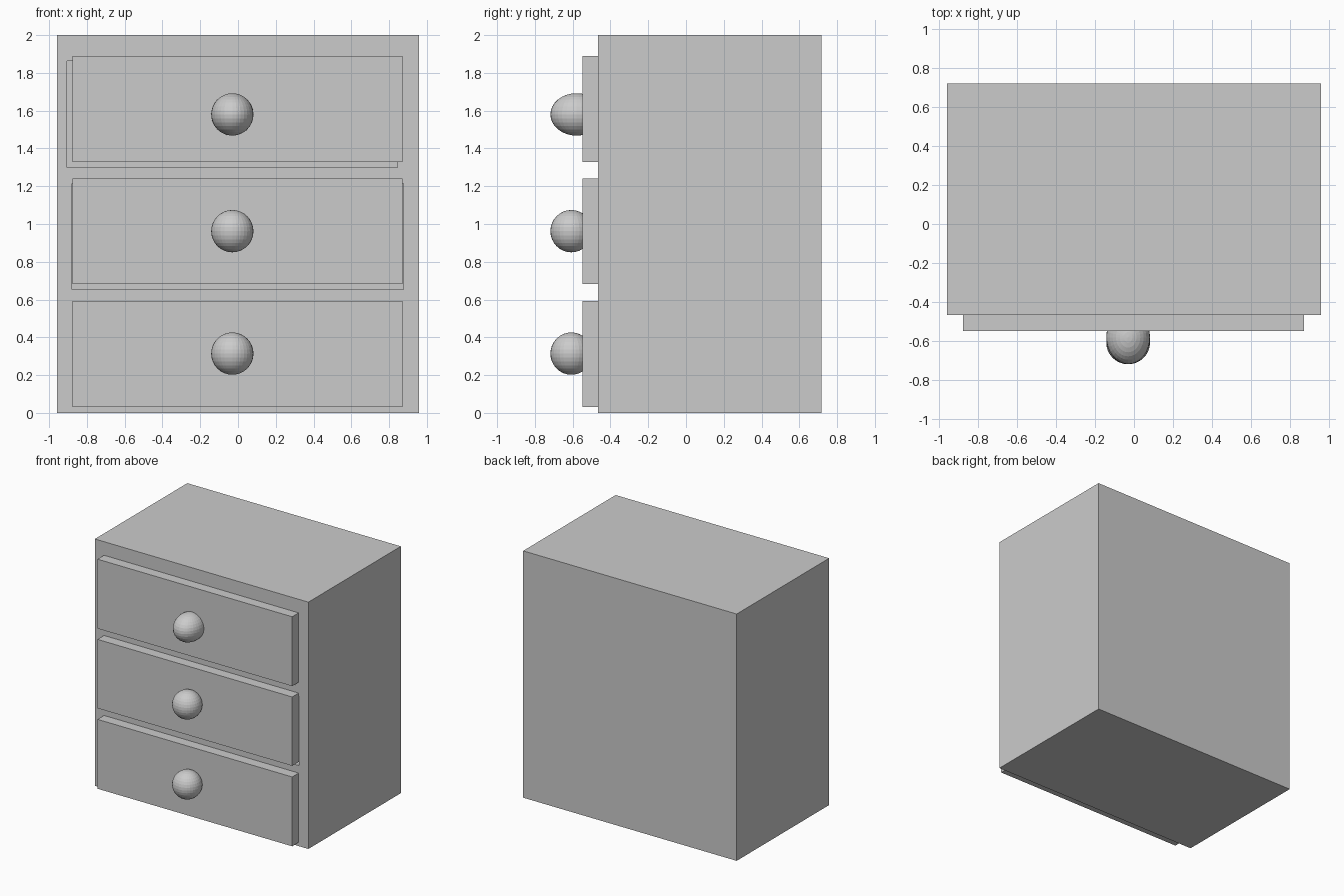
import bpy
import bmesh
from mathutils import Matrix

if "Cube" in bpy.data.objects:
    bpy.data.objects.remove(bpy.data.objects["Cube"])


def finish(name, bm):
    mesh = bpy.data.meshes.new(name)
    bm.to_mesh(mesh)
    bm.free()
    obj = bpy.data.objects.new(name, mesh)
    bpy.context.collection.objects.link(obj)
    return obj


def box(name, lo, hi):
    size = [b - a for a, b in zip(lo, hi)]
    mid = [(a + b) / 2 for a, b in zip(lo, hi)]
    bm = bmesh.new()
    bmesh.ops.create_cube(bm, size=1, matrix=Matrix.Translation(mid) @ Matrix.Diagonal((*size, 1)))
    return finish(name, bm)


def knob(name, y, z, depth):
    bm = bmesh.new()
    m = Matrix.Translation((-0.03, y, z)) @ Matrix.Diagonal((0.112, depth, 0.112, 1))
    bmesh.ops.create_uvsphere(bm, u_segments=32, v_segments=16, radius=1, matrix=m)
    return finish(name, bm)


FRONT = -0.466      # front plane of the cabinet
FACE = -0.549       # front plane of the drawers
RECESS = -0.386     # back of the drawer openings

# Cabinet body
cabinet = box("cabinet", (-0.957, FRONT, 0), (0.957, 0.718, 2))

# Drawers: name, z range, opening (x0, x1, z0, z1), knob (y, z, depth radius)
drawers = [
    ("bottom", 0.03, 0.592, (-0.87, 0.868, 0.035, 0.588), (-0.607, 0.314, 0.111)),
    ("middle", 0.682, 1.24, (-0.88, 0.875, 0.653, 1.215), (-0.607, 0.962, 0.111)),
    ("top", 1.328, 1.89, (-0.906, 0.844, 1.299, 1.862), (-0.58, 1.58, 0.138)),
]

for name, z0, z1, (ox0, ox1, oz0, oz1), (ky, kz, kd) in drawers:
    # Opening cut into the cabinet front, slightly out of line with the drawer
    cutter = box(name + "_opening_cutter", (ox0, FRONT - 0.2, oz0), (ox1, RECESS, oz1))
    cutter.hide_render = True
    cutter.hide_set(True)
    mod = cabinet.modifiers.new(name + "_opening", 'BOOLEAN')
    mod.operation = 'DIFFERENCE'
    mod.solver = 'EXACT'
    mod.object = cutter
    # Drawer front and its round knob
    box(name + "_drawer", (-0.875, FACE, z0), (0.87, RECESS, z1))
    knob(name + "_knob", ky, kz, kd)
